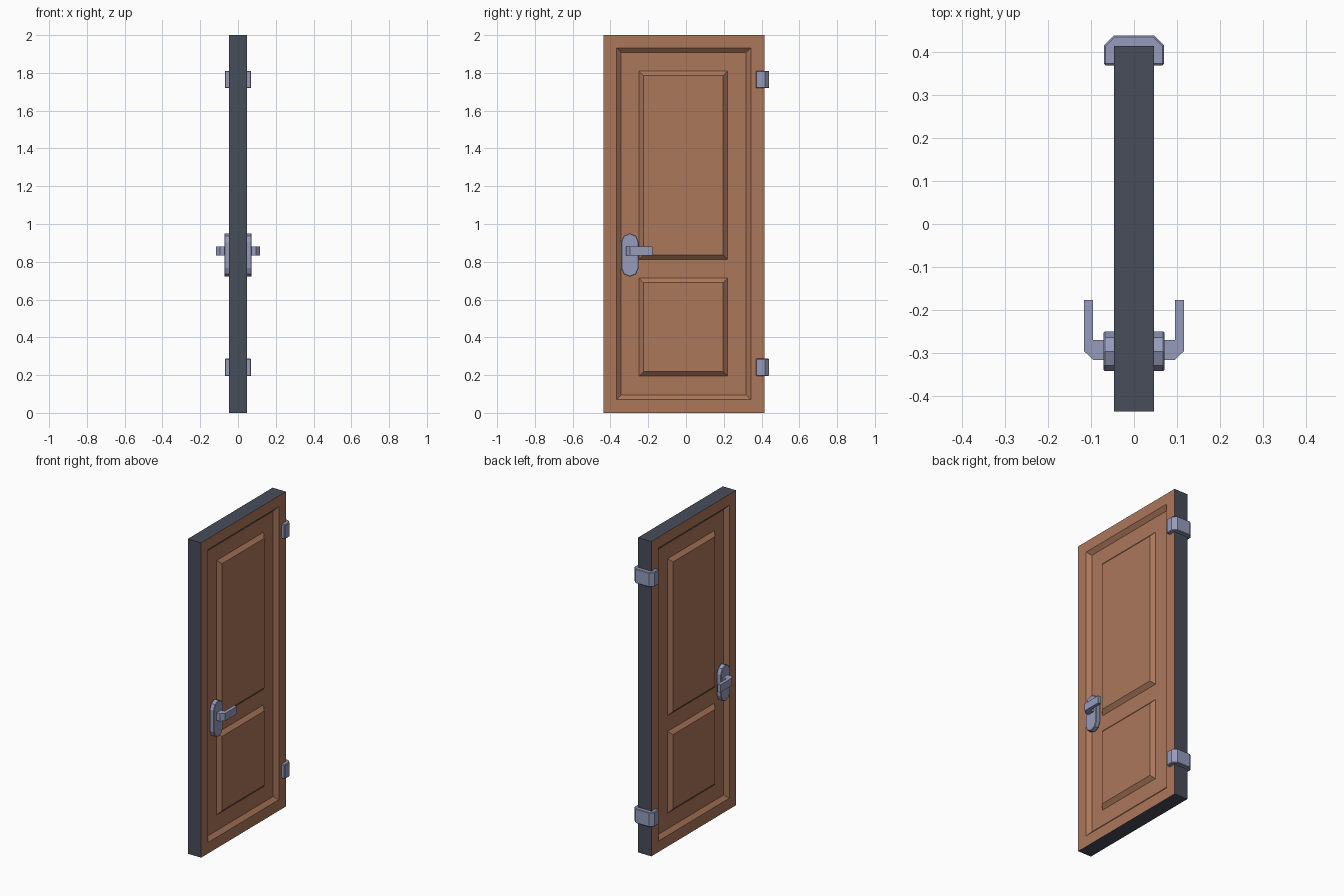
import bpy, bmesh, math

if "Cube" in bpy.data.objects:
    bpy.data.objects.remove(bpy.data.objects["Cube"])


def material(name, rgb):
    m = bpy.data.materials.new(name)
    m.diffuse_color = (*rgb, 1)
    m.use_nodes = True
    m.node_tree.nodes["Principled BSDF"].inputs["Base Color"].default_value = m.diffuse_color
    return m


WOOD = material("brown_wood", (0.41, 0.185, 0.105))
EDGE = material("dark_slate", (0.065, 0.074, 0.102))
METAL = material("grey_blue_metal", (0.305, 0.33, 0.50))

HALF = 0.047      # half the door thickness
DEPTH = 0.022     # depth of the recess and height of the panels
SLOPE = 0.025     # width of the sloped mouldings


def finish(name, bm, mats, bevel=0):
    bmesh.ops.recalc_face_normals(bm, faces=bm.faces)
    me = bpy.data.meshes.new(name)
    bm.to_mesh(me)
    bm.free()
    for m in mats:
        me.materials.append(m)
    ob = bpy.data.objects.new(name, me)
    bpy.context.collection.objects.link(ob)
    if bevel:
        mod = ob.modifiers.new("soft_edges", "BEVEL")
        mod.width = bevel
        mod.segments = 1
        mod.limit_method = "ANGLE"
        mod.angle_limit = math.radians(50)
    return ob


def ring(bm, x, y0, y1, z0, z1):
    return [bm.verts.new((x, y, z)) for y, z in
            ((y0, z0), (y1, z0), (y1, z1), (y0, z1))]


def bridge(bm, a, b, mat=0):
    for i in range(len(a)):
        j = (i + 1) % len(a)
        bm.faces.new((a[i], a[j], b[j], b[i])).material_index = mat


def prism(name, points, axis, lo, hi, bevel):
    """Extrude a 2D outline along x (points are y, z) or z (points are x, y)."""
    def place(p, t):
        return (t, *p) if axis == "x" else (*p, t)
    bm = bmesh.new()
    a = [bm.verts.new(place(p, lo)) for p in points]
    b = [bm.verts.new(place(p, hi)) for p in points]
    bm.faces.new(a)
    bm.faces.new(b)
    bridge(bm, a, b)
    return finish(name, bm, [METAL], bevel)


# Door slab: dark rim, brown faces with a sloped recess on both sides
bm = bmesh.new()
rims = []
for s in (-1, 1):
    rim = ring(bm, s * HALF, -0.437, 0.415, 0, 2)
    lip = ring(bm, s * HALF, -0.368, 0.343, 0.07, 1.932)
    floor = ring(bm, s * (HALF - DEPTH), -0.368 + SLOPE, 0.343 - SLOPE,
                 0.07 + SLOPE, 1.932 - SLOPE)
    bridge(bm, rim, lip)
    bridge(bm, lip, floor)
    bm.faces.new(floor)
    rims.append(rim)
bridge(bm, rims[0], rims[1], 1)
finish("door_slab", bm, [WOOD, EDGE])

# Raised panels with sloped borders
for label, z0, z1 in (("lower", 0.193, 0.715), ("upper", 0.812, 1.812)):
    for side, s in (("left", -1), ("right", 1)):
        bm = bmesh.new()
        base = ring(bm, s * (HALF - DEPTH - 0.001), -0.251, 0.222, z0, z1)
        top = ring(bm, s * HALF, -0.251 + SLOPE, 0.222 - SLOPE,
                   z0 + SLOPE, z1 - SLOPE)
        bridge(bm, base, top)
        bm.faces.new(base)
        bm.faces.new(top)
        finish(f"{label}_panel_{side}", bm, [WOOD])

# Hinges: chamfered brackets wrapped round the back edge
half = [(0.07, 0.37), (0.07, 0.417), (0.047, 0.44)]
bracket = half + [(-x, y) for x, y in reversed(half)]
for label, z in (("lower", 0.241), ("upper", 1.765)):
    prism(f"{label}_hinge", bracket, "z", z - 0.046, z + 0.046, 0.004)

# Handle plates (rounded ends) and bent levers on both sides
R = 0.046
plate = []
for i in range(5):
    a = math.pi * i / 4
    plate.append((-0.297 + R * math.cos(a), 0.905 + R * math.sin(a)))
for i in range(5):
    a = math.pi + math.pi * i / 4
    plate.append((-0.297 + R * math.cos(a), 0.767 + R * math.sin(a)))
lever = [(0.06, -0.317), (0.095, -0.317), (0.117, -0.296), (0.117, -0.177),
         (0.096, -0.177), (0.096, -0.271), (0.06, -0.271)]
for side, s in (("left", -1), ("right", 1)):
    prism(f"handle_plate_{side}", plate, "x", s * 0.04, s * 0.071, 0.003)
    prism(f"handle_lever_{side}", [(s * x, y) for x, y in lever], "z",
          0.833, 0.881, 0)
